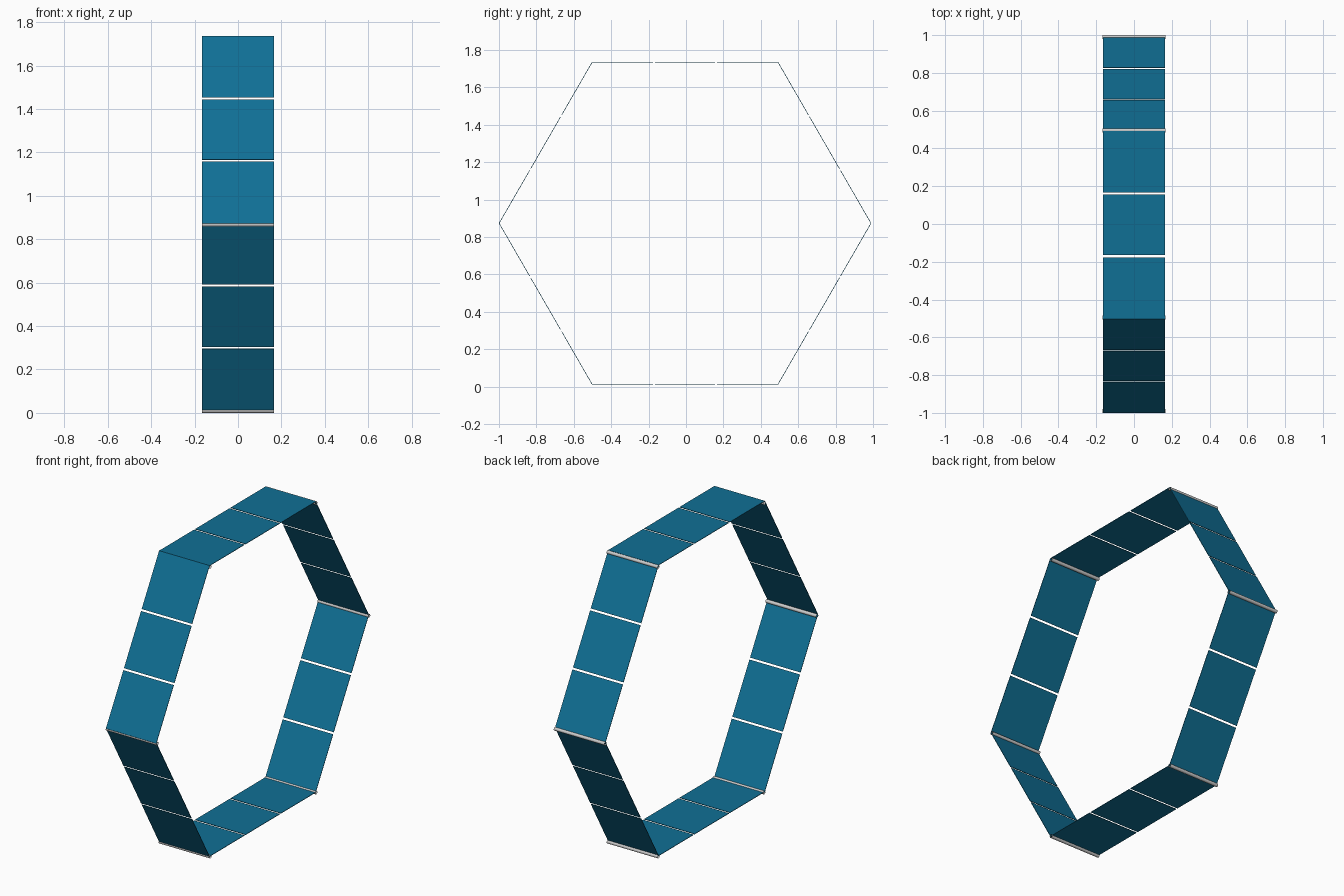
import bpy
from math import radians, cos, sin, sqrt

if "Cube" in bpy.data.objects:
    bpy.data.objects.remove(bpy.data.objects["Cube"])

SIDES, PER_SIDE = 6, 3
PANEL_R, PANEL_Y, PANEL_Z = 0.994, -0.005, 0.874   # hexagon of panels
ROD_R, ROD_Y, ROD_Z = 0.9905, 0.0, 0.868           # hexagon of hinge rods
HALF_W, GAP, THICK, ROD_RADIUS = 0.165, 0.011, 0.003, 0.01

blue = bpy.data.materials.new("panel_blue")
blue.diffuse_color = (0.005, 0.16, 0.30, 1)
blue.use_nodes = True
blue.node_tree.nodes["Principled BSDF"].inputs["Base Color"].default_value = blue.diffuse_color


def panel(name, y, z, angle, length):
    """Thin flat panel, turned about x."""
    bpy.ops.mesh.primitive_cube_add(size=1, location=(0, y, z),
                                    rotation=(angle, 0, 0))
    ob = bpy.context.object
    ob.name = name
    ob.scale = (2 * HALF_W, length, THICK)
    ob.data.materials.append(blue)


def rod(name, y, z):
    """Open tube along x at a hexagon corner."""
    bpy.ops.mesh.primitive_cylinder_add(vertices=16, radius=ROD_RADIUS,
                                        depth=2 * HALF_W + 0.003,
                                        end_fill_type='NOTHING',
                                        location=(0, y, z),
                                        rotation=(0, radians(90), 0))
    ob = bpy.context.object
    ob.name = name
    bpy.ops.object.shade_smooth_by_angle(angle=radians(40))


pitch = PANEL_R / PER_SIDE
apothem = PANEL_R * sqrt(3) / 2
for i in range(SIDES):
    # three panels along each side of the ring
    a = radians(30 + 60 * i)
    for j in range(PER_SIDE):
        t = (j - (PER_SIDE - 1) / 2) * pitch
        # the outer panels run right up to the corners
        length = pitch - (GAP if j == 1 else GAP / 2)
        t += (j - 1) * GAP / 4
        panel(f"panel_{i + 1}_{j + 1}",
              PANEL_Y + apothem * cos(a) - t * sin(a),
              PANEL_Z + apothem * sin(a) + t * cos(a),
              a + radians(90), length)
    # hinge rod at each corner
    c = radians(60 * i)
    rod(f"hinge_rod_{i + 1}", ROD_Y + ROD_R * cos(c), ROD_Z + ROD_R * sin(c))
